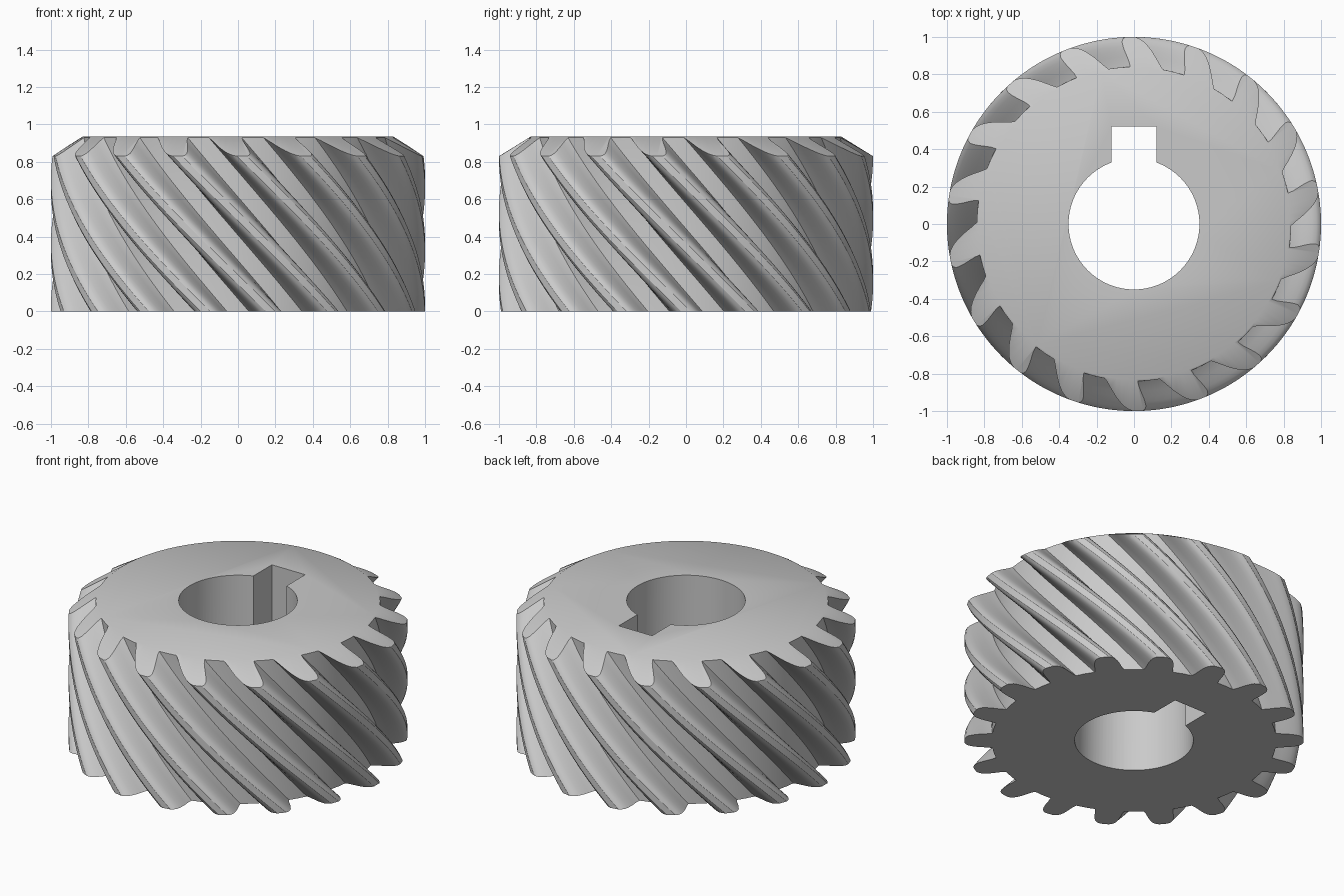
import bpy, bmesh, math

old = bpy.data.objects.get("Cube")
if old:
    bpy.data.objects.remove(old)

TEETH = 18
HEIGHT = 0.935
SLICES = 48
TWIST = math.radians(-55)        # bottom to top
START = math.radians(20)         # tooth angle at the bottom
PITCH = 2 * math.pi / TEETH

# One tooth flank: radius, half width in degrees
FLANK = [(0.84, 6.0), (0.865, 5.4), (0.895, 5.0), (0.925, 4.6),
         (0.952, 4.1), (0.975, 3.5), (0.991, 2.6), (1.0, 1.5)]

steel = bpy.data.materials.new("steel grey")
steel.use_nodes = True
GREY = (0.59, 0.59, 0.59, 1)
steel.diffuse_color = GREY
steel.node_tree.nodes["Principled BSDF"].inputs["Base Color"].default_value = GREY


def make_object(name, bm):
    bmesh.ops.recalc_face_normals(bm, faces=bm.faces)
    mesh = bpy.data.meshes.new(name)
    bm.to_mesh(mesh)
    bm.free()
    mesh.materials.append(steel)
    obj = bpy.data.objects.new(name, mesh)
    bpy.context.collection.objects.link(obj)
    return obj


def loft(name, rings):
    """Skin a stack of equal closed rings and cap both ends."""
    bm = bmesh.new()
    loops = [[bm.verts.new(p) for p in ring] for ring in rings]
    n = len(loops[0])
    for low, high in zip(loops, loops[1:]):
        for i in range(n):
            j = (i + 1) % n
            bm.faces.new((low[i], low[j], high[j], high[i]))
    bm.faces.new(loops[0][::-1])
    bm.faces.new(loops[-1])
    bmesh.ops.triangulate(bm, faces=bm.faces)
    return make_object(name, bm)


def turned(name, profile, sides):
    angles = [2 * math.pi * i / sides for i in range(sides)]
    return loft(name, [[(r * math.cos(a), r * math.sin(a), z) for a in angles]
                       for r, z in profile])


def cut(target, tool, operation):
    mod = target.modifiers.new(tool.name, "BOOLEAN")
    mod.operation = operation
    mod.solver = "EXACT"
    mod.object = tool
    bpy.context.view_layer.objects.active = target
    bpy.ops.object.modifier_apply(modifier=mod.name)
    bpy.data.objects.remove(tool)


# Toothed cross-section as (radius, angle) pairs
tooth = [(r, -math.radians(w)) for r, w in FLANK]
tooth += [(1.0, 0.0)]
tooth += [(r, math.radians(w)) for r, w in reversed(FLANK)]
tooth += [(FLANK[0][0], PITCH / 2)]
section = [(r, a + k * PITCH) for k in range(TEETH) for r, a in tooth]

# Helical body
rings = []
for s in range(SLICES + 1):
    t = s / SLICES
    turn = START + TWIST * t
    rings.append([(r * math.cos(a + turn), r * math.sin(a + turn), HEIGHT * t)
                  for r, a in section])
gear = loft("helical_gear", rings)

# Chamfer on the upper tooth ends
slope = 0.17 / (HEIGHT - 0.83)
envelope = turned("chamfer_envelope",
                  [(1.2, -0.1), (1.2, 0.83 - 0.2 / slope),
                   (0.83 - 0.06 * slope, HEIGHT + 0.06)], 128)
cut(gear, envelope, "INTERSECT")

# Shaft bore and keyway
cut(gear, turned("bore_cutter", [(0.35, -0.1), (0.35, 1.1)], 96), "DIFFERENCE")
key = [(-0.12, 0.0), (0.12, 0.0), (0.12, 0.52), (-0.12, 0.52)]
cut(gear, loft("keyway_cutter", [[(x, y, z) for x, y in key] for z in (-0.1, 1.1)]),
    "DIFFERENCE")

# Smooth flanks with crisp edges
bpy.ops.object.select_all(action="DESELECT")
gear.select_set(True)
bpy.context.view_layer.objects.active = gear
bpy.ops.object.shade_smooth_by_angle(angle=math.radians(32))
